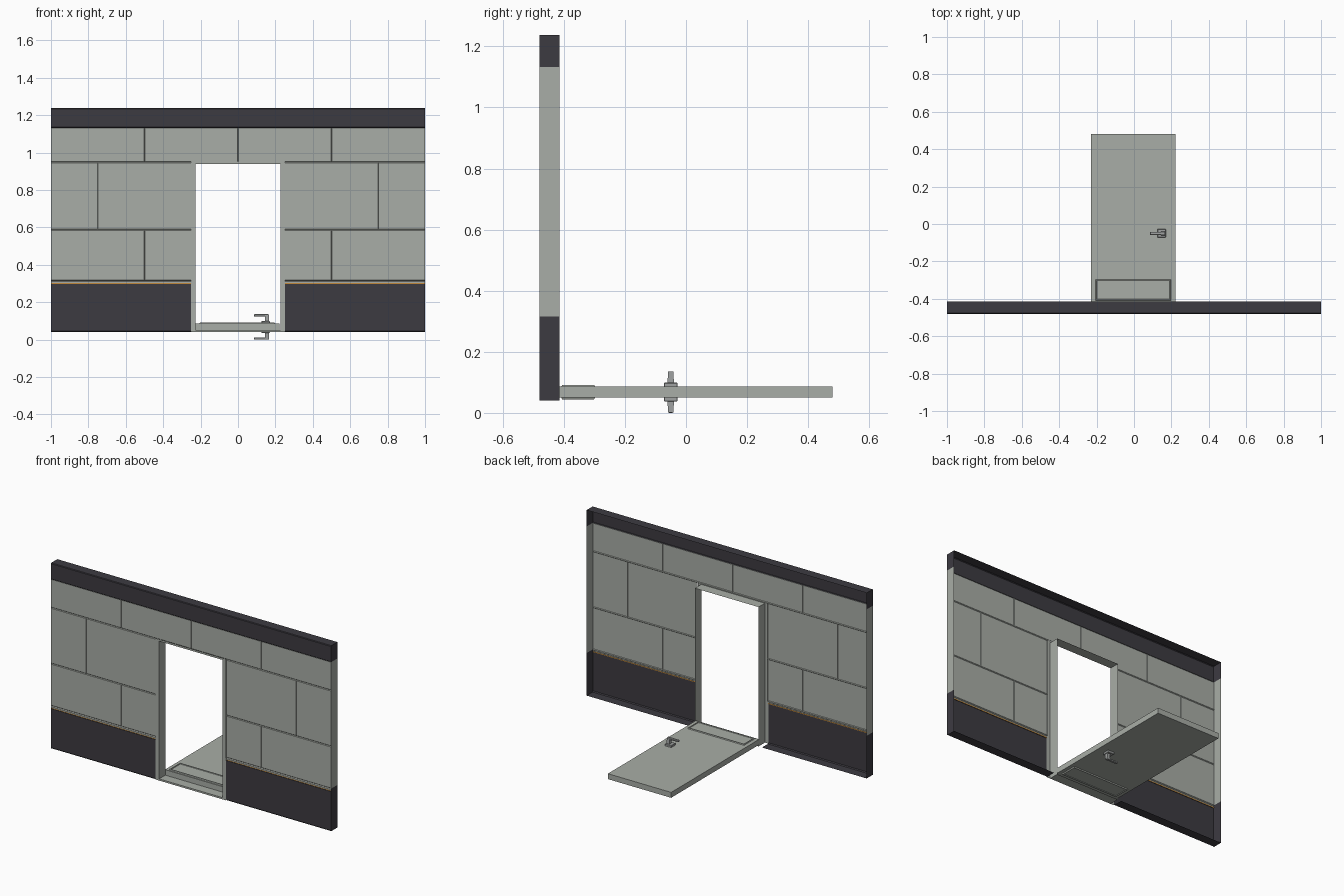
import bpy, bmesh
from mathutils import Vector

if "Cube" in bpy.data.objects:
    bpy.data.objects.remove(bpy.data.objects["Cube"])


def material(name, rgb):
    m = bpy.data.materials.new(name)
    m.diffuse_color = (*rgb, 1)
    m.use_nodes = True
    m.node_tree.nodes["Principled BSDF"].inputs["Base Color"].default_value = m.diffuse_color
    return m


GREY = material("wall grey", (0.395, 0.42, 0.385))
DARK = material("charcoal trim", (0.046, 0.043, 0.053))
ORANGE = material("orange line", (0.55, 0.25, 0.04))
METAL = material("handle metal", (0.35, 0.365, 0.36))

YF, YB = -0.48, -0.415                    # wall front and open back
Z0, ZL, ZC, ZT = 0.04, 0.315, 1.132, 1.238  # bottom, ledge, cap, top
DOOR_Z = 0.068                            # mid-height of the lowered door


def finish(name, bm, mat):
    me = bpy.data.meshes.new(name)
    bm.to_mesh(me)
    bm.free()
    me.materials.append(mat)
    ob = bpy.data.objects.new(name, me)
    bpy.context.collection.objects.link(ob)
    return ob


def add_box(bm, x, y, z):
    vs = bmesh.ops.create_cube(bm, size=1)["verts"]
    for v in vs:
        v.co = Vector((x[0] if v.co.x < 0 else x[1],
                       y[0] if v.co.y < 0 else y[1],
                       z[0] if v.co.z < 0 else z[1]))
    return vs


def box(name, x, y, z, mat, bevel=0):
    bm = bmesh.new()
    add_box(bm, x, y, z)
    bmesh.ops.recalc_face_normals(bm, faces=bm.faces)
    if bevel:
        bmesh.ops.bevel(bm, geom=bm.edges[:], offset=bevel, segments=1,
                        affect='EDGES')
    return finish(name, bm, mat)


def strip_x(name, profile, x0, x1, mat):
    """Thin skin: a (y, z) profile swept along x, facing front, top and bottom."""
    bm = bmesh.new()
    a = [bm.verts.new((x0, y, z)) for y, z in profile]
    b = [bm.verts.new((x1, y, z)) for y, z in profile]
    for i in range(len(profile) - 1):
        bm.faces.new((a[i], b[i], b[i + 1], a[i + 1]))
    return finish(name, bm, mat)


def sheet_yz(name, x, z0, z1, direction, mat):
    """Thin skin across the wall depth, facing along +x or -x."""
    bm = bmesh.new()
    pts = [(YF, z0), (YB, z0), (YB, z1), (YF, z1)]
    if direction < 0:
        pts.reverse()
    bm.faces.new([bm.verts.new((x, y, z)) for y, z in pts])
    return finish(name, bm, mat)


# Cladding panels: one thin skin each, with rims turned back into the grooves
rows = [
    (ZL, 0.588, [(-1, -0.5), (-0.5, -0.25), (0.25, 0.5), (0.5, 1)]),
    (0.588, 0.949, [(-1, -0.75), (-0.75, -0.25), (0.25, 0.75), (0.75, 1)]),
    (0.949, ZC, [(-1, -0.5), (-0.5, 0), (0, 0.5), (0.5, 1)]),
]
for r, (z0, z1, spans) in enumerate(rows):
    for i, (x0, x1) in enumerate(spans):
        bm = bmesh.new()
        yo, yi = YF + 0.002, YF + 0.006
        rim = [bm.verts.new((x, yi, z)) for x, z in
               ((x0, z0), (x1, z0), (x1, z1), (x0, z1))]
        dl, dr = (0.0015 if abs(x) < 1 else 0 for x in (x0, x1))
        zt = z1 - (0.004 if r < 2 else 0)
        top = [bm.verts.new((x, yo, z)) for x, z in
               ((x0 + dl, z0 + 0.004), (x1 - dr, z0 + 0.004),
                (x1 - dr, zt), (x0 + dl, zt))]
        bm.faces.new(top)
        for k in range(4):
            n = (k + 1) % 4
            bm.faces.new((rim[k], rim[n], top[n], top[k]))
        finish(f"wall_panel_{r}_{i}", bm, GREY)

# Top cap: front and top skin, open underneath and behind
strip_x("top_cap", [(YF + 0.004, ZC), (YF, ZC + 0.004), (YF, ZT - 0.004),
                    (YF + 0.004, ZT), (YB, ZT)], -1, 1, DARK)

# Skirting skin, orange line in a shallow recess, grey ledge above it
for side, x0, x1 in [("left", -1, -0.252), ("right", 0.252, 1)]:
    strip_x(f"skirting_{side}", [(YB, Z0), (YF + 0.005, Z0), (YF, Z0 + 0.006),
                                 (YF, 0.298), (YF + 0.003, 0.298)], x0, x1, DARK)
    strip_x(f"orange_line_{side}", [(YF + 0.003, 0.298), (YF + 0.003, 0.304)],
            x0, x1, ORANGE)
    strip_x(f"ledge_{side}", [(YF + 0.003, 0.304), (YF, 0.304),
                              (YF, 0.311), (YF + 0.006, ZL)], x0, x1, GREY)

# Wall ends
for side, s in [("left", -1), ("right", 1)]:
    sheet_yz(f"skirting_end_{side}", s, Z0, ZL, s, DARK)
    sheet_yz(f"wall_end_{side}", s, ZL, ZC, s, GREY)
    sheet_yz(f"cap_end_{side}", s, ZC, ZT, s, DARK)

# Door frame: front flanges, reveals across the depth, head and sill
for side, s in [("left", -1), ("right", 1)]:
    xa, xb = sorted((s * 0.227, s * 0.252))
    strip_x(f"frame_flange_{side}", [(YF, Z0), (YF, 0.952)], xa, xb, GREY)
    sheet_yz(f"frame_reveal_{side}", s * 0.227, Z0, 0.94, -s, GREY)
strip_x("frame_head", [(YB, 0.94), (YF, 0.94), (YF, 0.952)], -0.227, 0.227, GREY)
strip_x("door_sill", [(YB, Z0), (YF, Z0), (YF, 0.051), (YB, 0.051)],
        -0.227, 0.227, GREY)

# Door slab, lowered flat behind the opening
box("door", (-0.23, 0.222), (YB - 0.002, 0.48),
    (DOOR_Z - 0.017, DOOR_Z + 0.018), GREY)

# Kick plates and lever handles on both door faces
for side, s in [("upper", 1), ("lower", -1)]:
    def zr(a, b):
        return sorted((DOOR_Z + s * a, DOOR_Z + s * b))

    bm = bmesh.new()
    vs = add_box(bm, (-0.206, 0.198), (-0.408, -0.298), zr(0.012, 0.018))
    bmesh.ops.recalc_face_normals(bm, faces=bm.faces)
    bm.normal_update()
    outer = max(bm.faces, key=lambda f: s * f.calc_center_median().z)
    bmesh.ops.inset_region(bm, faces=[outer], thickness=0.004, depth=0.006)
    bmesh.ops.inset_region(bm, faces=[outer], thickness=0.004, depth=0)
    bmesh.ops.inset_region(bm, faces=[outer], thickness=0.003, depth=-0.004)
    finish(f"kick_plate_{side}", bm, GREY)

    box(f"handle_plate_{side}", (0.125, 0.170), (-0.072, -0.028),
        zr(0.014, 0.031), METAL, 0.002)
    bm = bmesh.new()
    vs = add_box(bm, (0.145, 0.166), (-0.061, -0.039), zr(0.028, 0.067))
    for v in vs:
        if abs(v.co.z - DOOR_Z) > 0.05:
            v.co.y = -0.05 + (v.co.y + 0.05) * 0.75
    bmesh.ops.recalc_face_normals(bm, faces=bm.faces)
    finish(f"handle_stem_{side}", bm, METAL)
    box(f"handle_lever_{side}", (0.085, 0.162), (-0.058, -0.042),
        zr(0.057, 0.068), METAL, 0.002)
